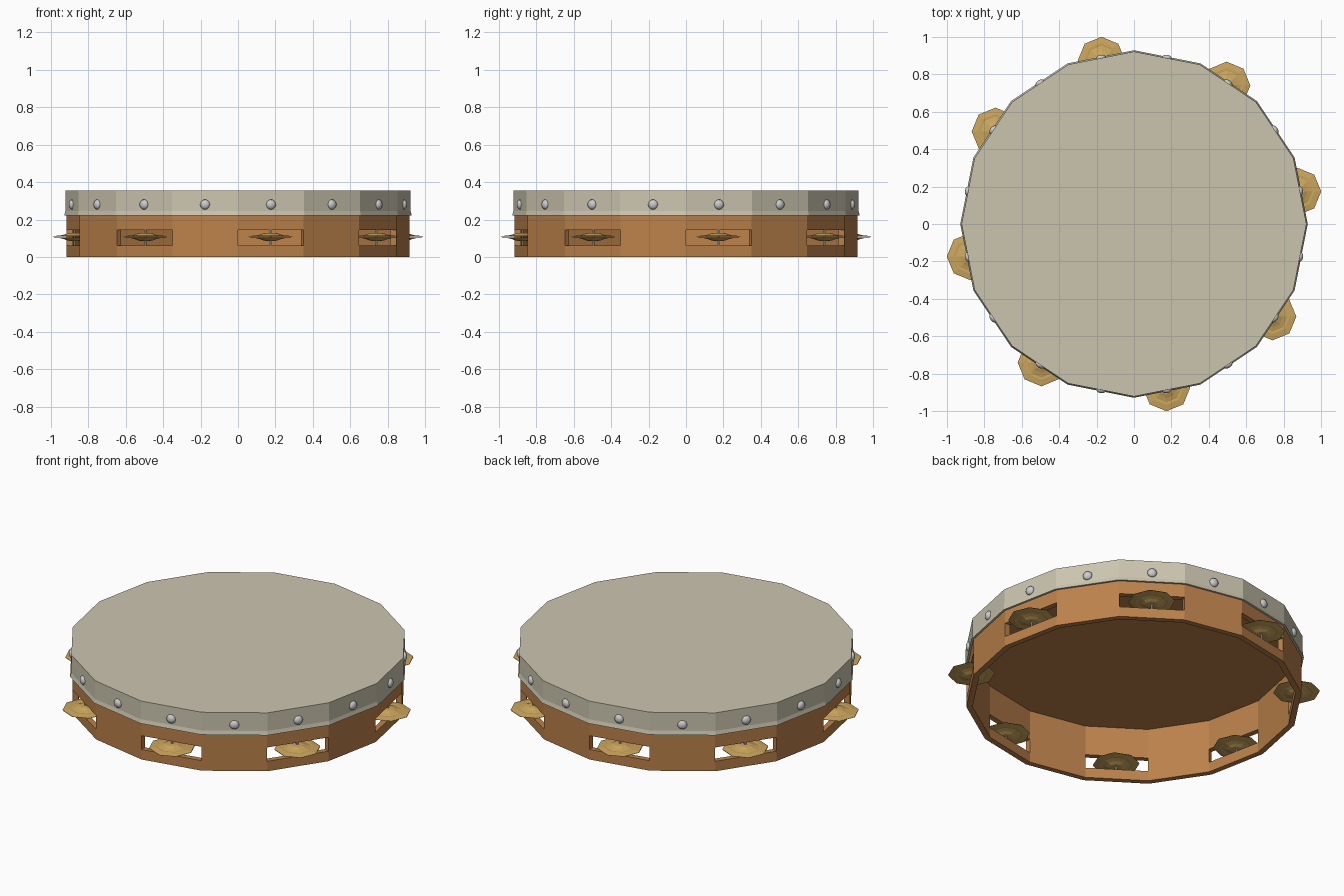
import bpy, bmesh
from math import sin, cos, pi, radians
from mathutils import Matrix

if "Cube" in bpy.data.objects:
    bpy.data.objects.remove(bpy.data.objects["Cube"])

N = 16


def material(name, rgb):
    m = bpy.data.materials.new(name)
    m.diffuse_color = (*rgb, 1)
    m.use_nodes = True
    m.node_tree.nodes["Principled BSDF"].inputs["Base Color"].default_value = m.diffuse_color
    return m


WOOD = material("wood", (0.50, 0.22, 0.07))
SKIN = material("skin", (0.60, 0.56, 0.43))
BRASS = material("brass", (0.60, 0.38, 0.11))


def finish(bm, name, mat=None):
    bmesh.ops.recalc_face_normals(bm, faces=bm.faces)
    me = bpy.data.meshes.new(name)
    bm.to_mesh(me)
    bm.free()
    ob = bpy.data.objects.new(name, me)
    bpy.context.collection.objects.link(ob)
    if mat:
        me.materials.append(mat)
    return ob


def ring(bm, r, z, n, a0=0.0):
    return [bm.verts.new((r * cos(a0 + 2 * pi * i / n), r * sin(a0 + 2 * pi * i / n), z))
            for i in range(n)]


def lathe(bm, profile, n, a0=0.0):
    """Closed loop of (radius, z) points revolved into n flat sides."""
    rings = [ring(bm, r, z, n, a0) for r, z in profile]
    for a, b in zip(rings, rings[1:] + rings[:1]):
        for i in range(n):
            j = (i + 1) % n
            bm.faces.new((a[i], a[j], b[j], b[i]))
    return rings


# Wooden shell: 16 sides, a slot in every second side, closed below the skin
bm = bmesh.new()
outer = [ring(bm, 0.916, z, N) for z in (0, 0.06, 0.143, 0.348)]
inner = [ring(bm, 0.883, z, N) for z in (0, 0.06, 0.143, 0.322)]
for i in range(N):
    j = (i + 1) % N
    bm.faces.new((outer[0][i], outer[0][j], inner[0][j], inner[0][i]))
    for k in range(3):
        if k == 1 and i % 2 == 0:
            for (p, a), (q, b) in (((1, i), (1, j)), ((2, i), (2, j)),
                                   ((1, i), (2, i)), ((1, j), (2, j))):
                bm.faces.new((outer[p][a], outer[q][b], inner[q][b], inner[p][a]))
            continue
        for s in (outer, inner):
            bm.faces.new((s[k][i], s[k][j], s[k + 1][j], s[k + 1][i]))
bm.faces.new(outer[3])
bm.faces.new(inner[3])
finish(bm, "wooden_shell", WOOD)

# Drum skin: flat head with folded-down band that flares at its lower edge
bm = bmesh.new()
rings = [ring(bm, r, z, N) for r, z in
         ((0.922, 0.354), (0.923, 0.245), (0.929, 0.222), (0.917, 0.222), (0.917, 0.349))]
for a, b in zip(rings, rings[1:]):
    for i in range(N):
        j = (i + 1) % N
        bm.faces.new((a[i], a[j], b[j], b[i]))
bm.faces.new(rings[0])
bm.faces.new(rings[-1])
finish(bm, "drum_skin", SKIN)

# Rivets: one flattened stud per side
bm = bmesh.new()
for i in range(N):
    m = (Matrix.Rotation(2 * pi * (i + 0.5) / N, 4, 'Z') @ Matrix.Translation((0.905, 0, 0.28))
         @ Matrix.Rotation(pi / 2, 4, 'Y') @ Matrix.Diagonal((0.027, 0.027, 0.017, 1)))
    bmesh.ops.create_uvsphere(bm, u_segments=10, v_segments=6, radius=1, matrix=m)
rivets = finish(bm, "rivets")
for p in rivets.data.polygons:
    p.use_smooth = True

# Jingles: two facing octagonal cymbals on a pin in each slot
top = [(0.127, 0.002), (0.092, 0.007), (0.080, 0.006), (0.056, 0.012), (0.036, 0.020), (0.007, 0.022)]
under = [(0.007, 0.018), (0.036, 0.016), (0.056, 0.009), (0.092, 0.003)]
for k in range(8):
    a = radians(11.25 + 45 * k)
    at = (0.891 * cos(a), 0.891 * sin(a), 0)
    bm = bmesh.new()
    for s in (1, -1):
        lathe(bm, [(r, 0.107 + s * z) for r, z in top + under], 8)
    finish(bm, f"jingle_{k + 1}", BRASS).location = at
    bm = bmesh.new()
    bmesh.ops.create_cone(bm, cap_ends=True, segments=8, radius1=0.006, radius2=0.006,
                          depth=0.09, matrix=Matrix.Translation((0, 0, 0.102)))
    finish(bm, f"jingle_pin_{k + 1}").location = at
